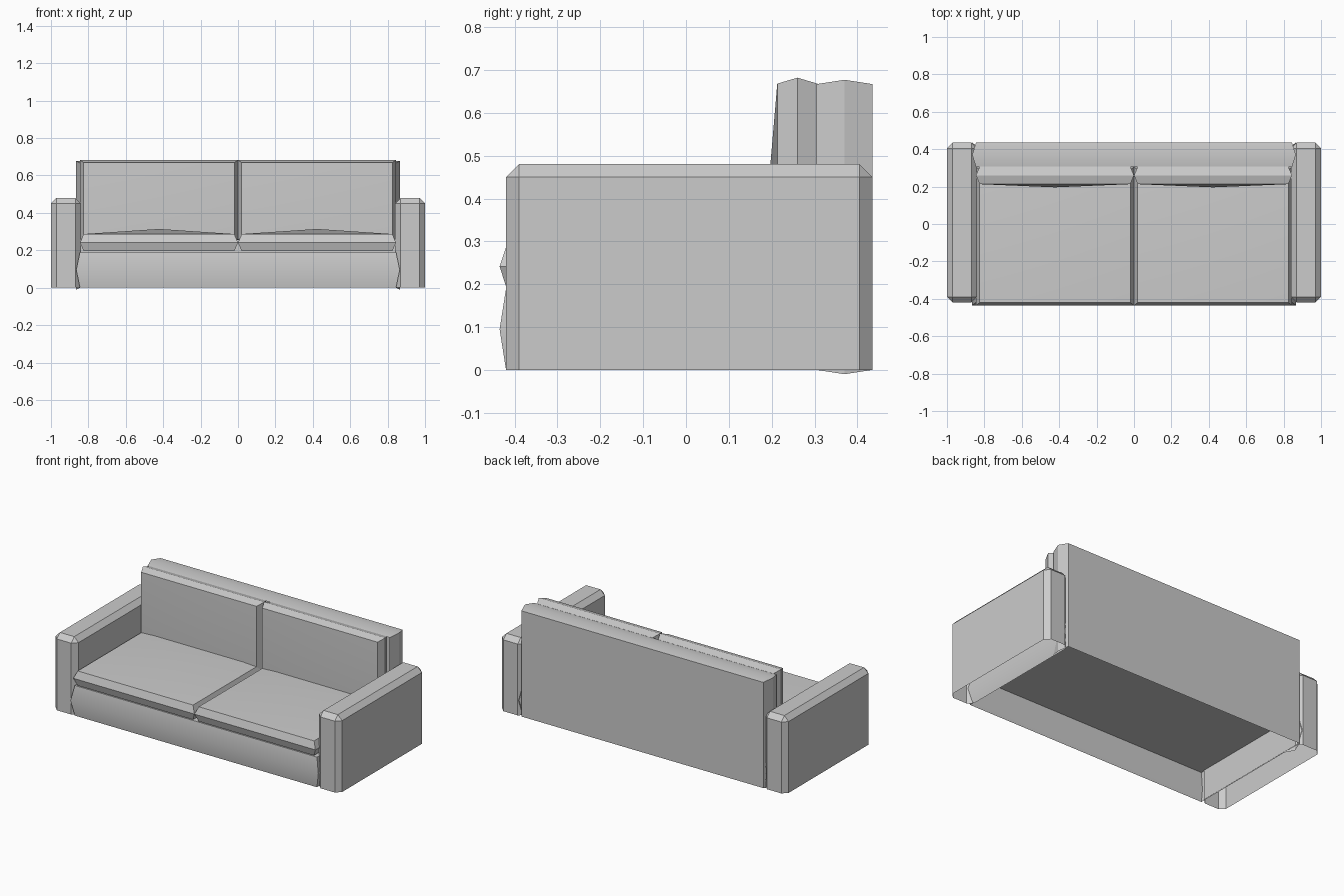
import bpy, bmesh, math
from mathutils import Vector

if "Cube" in bpy.data.objects:
    bpy.data.objects.remove(bpy.data.objects["Cube"])


def finish(bm, name):
    bmesh.ops.recalc_face_normals(bm, faces=bm.faces[:])
    mesh = bpy.data.meshes.new(name)
    bm.to_mesh(mesh)
    bm.free()
    obj = bpy.data.objects.new(name, mesh)
    bpy.context.collection.objects.link(obj)
    bpy.ops.object.select_all(action='DESELECT')
    obj.select_set(True)
    bpy.context.view_layer.objects.active = obj
    bpy.ops.object.shade_smooth_by_angle(angle=math.radians(30))
    return obj


def box(lo, hi):
    bm = bmesh.new()
    bmesh.ops.create_cube(bm, size=1)
    for v in bm.verts:
        v.co = Vector([l + (c + 0.5) * (h - l) for c, l, h in zip(v.co, lo, hi)])
    return bm


def remove_facing(bm, *directions):
    bm.normal_update()
    faces = [f for f in bm.faces
             if any(f.normal.dot(Vector(d)) > 0.99 for d in directions)
             and not any(len(e.link_faces) < 1 for e in f.edges)]
    bmesh.ops.delete(bm, geom=faces, context='FACES')


def padded_box(name, lo, hi, axis, bulge, puff=None, open_sides=()):
    """Box whose middle loop swells outwards; puff lifts the centre of one face."""
    bm = box(lo, hi)
    bm.normal_update()
    if puff:
        face = max(bm.faces, key=lambda f: f.normal.dot(Vector(puff)))
        centre = bmesh.ops.poke(bm, faces=[face])['verts'][0]
        centre.co += Vector(puff)
    if open_sides:
        remove_facing(bm, *open_sides)
    mid = [(l + h) / 2 for l, h in zip(lo, hi)]
    along = [e for e in bm.edges
             if abs((e.verts[1].co - e.verts[0].co).normalized()[axis]) > 0.999]
    bmesh.ops.subdivide_edges(bm, edges=along, cuts=1)
    for v in bm.verts:
        if abs(v.co[axis] - mid[axis]) < 1e-4:
            for i in range(3):
                if i != axis:
                    v.co[i] += math.copysign(bulge[i], v.co[i] - mid[i])
    return finish(bm, name)


# Hollow base with softly swollen front
padded_box("base", (-0.845, -0.42, 0), (0.845, 0.42, 0.19), 2, (0.02, 0.015, 0),
           open_sides=[(0, 0, -1), (0, 1, 0)])

# Back rest panel, open underneath and behind the cushions
padded_box("back_rest", (-0.845, 0.305, 0), (0.845, 0.435, 0.667), 1, (0.02, 0, 0.01),
           open_sides=[(0, 0, -1), (0, -1, 0)])

for side, label in ((-1, "left"), (1, "right")):
    # Seat and back cushions
    x0, x1 = sorted((side * 0.02, side * 0.825))
    padded_box(label + "_seat_cushion", (x0, -0.42, 0.195), (x1, 0.29, 0.287), 2,
               (0.02, 0.015, 0), puff=(0, 0, 0.027))
    padded_box(label + "_back_cushion", (x0, 0.213, 0.27), (x1, 0.307, 0.668), 1,
               (0.02, 0, 0.014), puff=(0, -0.017, 0))

    # Arm rest with chamfered edges and open bottom
    x0, x1 = sorted((side * 0.84, side * 1.0))
    bm = box((x0, -0.42, 0), (x1, 0.435, 0.48))
    edges = [e for e in bm.edges if max(v.co.z for v in e.verts) > 0.1]
    bmesh.ops.bevel(bm, geom=edges, offset=0.03, segments=1, affect='EDGES')
    remove_facing(bm, (0, 0, -1))
    finish(bm, label + "_arm")
